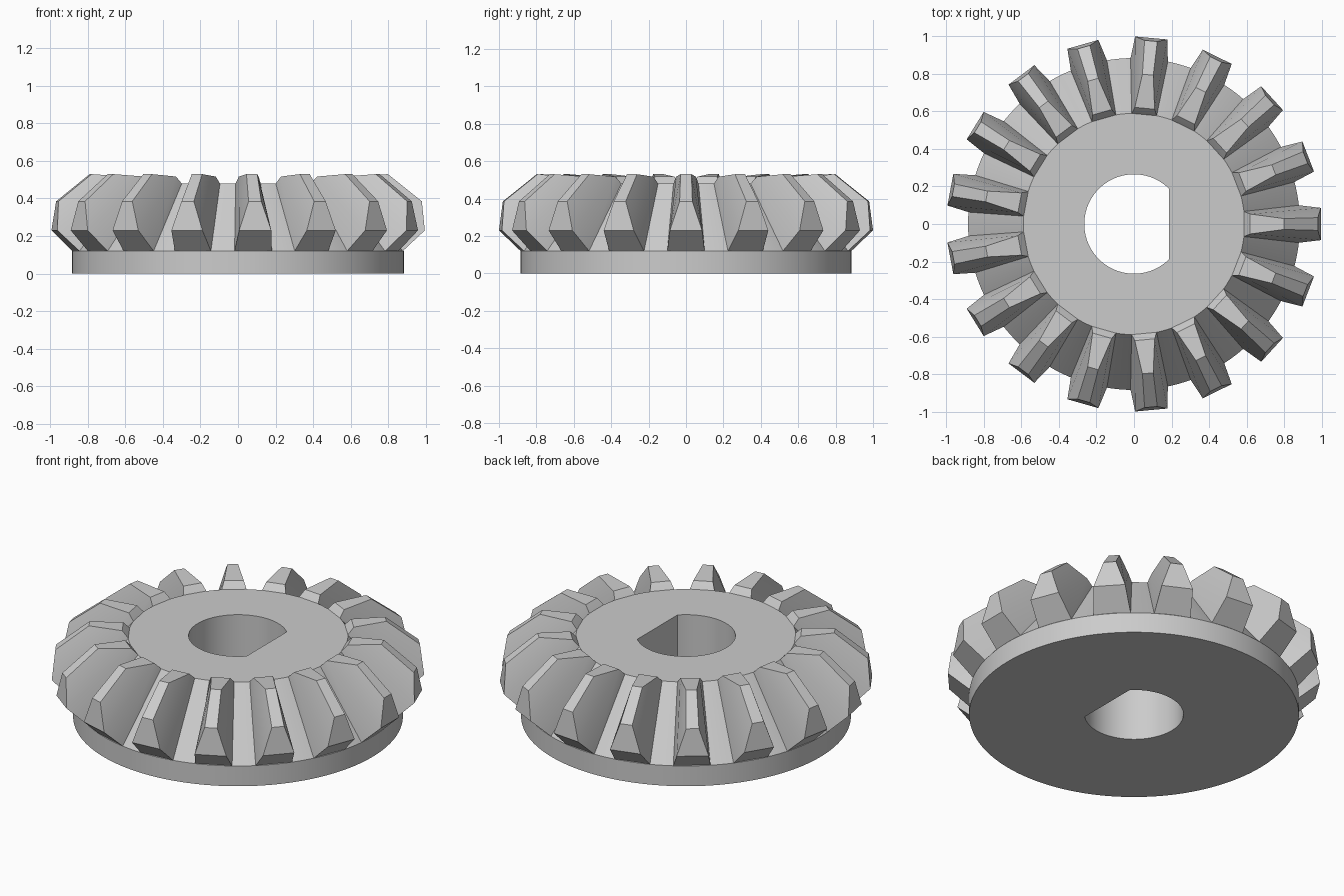
import bpy
import bmesh
from math import cos, sin, pi, sqrt

if "Cube" in bpy.data.objects:
    bpy.data.objects.remove(bpy.data.objects["Cube"])

SEGMENTS, TEETH = 144, 17
BORE, FLAT = 0.265, 0.265 * cos(pi / 4)
RIM, FACE, LEDGE, TOP = 0.885, 0.59, 0.12, 0.48

steel = bpy.data.materials.new("plain grey")
steel.use_nodes = True
grey = (0.6, 0.6, 0.6, 1)
steel.diffuse_color = grey
steel.node_tree.nodes["Principled BSDF"].inputs["Base Color"].default_value = grey


def finish(bm, name):
    bmesh.ops.recalc_face_normals(bm, faces=bm.faces)
    mesh = bpy.data.meshes.new(name)
    bm.to_mesh(mesh)
    bm.free()
    mesh.materials.append(steel)
    obj = bpy.data.objects.new(name, mesh)
    bpy.context.collection.objects.link(obj)
    bpy.ops.object.select_all(action="DESELECT")
    obj.select_set(True)
    bpy.context.view_layer.objects.active = obj
    bpy.ops.object.shade_smooth_by_angle(angle=pi / 9)
    return obj


def bore_radius(a):
    # round bore with one flat side
    return min(BORE, FLAT / cos(a)) if cos(a) > 0.5 else BORE


# Gear body: rim, cone and flat top around a D-shaped bore
bm = bmesh.new()
rings = []
for radius, z in ((None, 0), (RIM, 0), (RIM, LEDGE), (FACE, TOP), (None, TOP)):
    ring = []
    for i in range(SEGMENTS):
        a = 2 * pi * i / SEGMENTS
        r = radius or bore_radius(a)
        ring.append(bm.verts.new((r * cos(a), r * sin(a), z)))
    rings.append(ring)
for k, low in enumerate(rings):
    high = rings[(k + 1) % len(rings)]
    for i in range(SEGMENTS):
        j = (i + 1) % SEGMENTS
        bm.faces.new((low[i], low[j], high[j], high[i]))
finish(bm, "gear_body")

# Tooth sections as (radius, height, half width), from buried root to tip
OUTER = ((0.80, 0.12, 0.10), (RIM, LEDGE, 0.10), (1.0, 0.23, 0.086), (0.981, 0.385, 0.034))
INNER = ((0.56, 0.44, 0.067), (FACE, TOP, 0.067), (0.622, 0.517, 0.053), (0.80, 0.53, 0.029))


def add_tooth(bm, angle):
    def point(r, z, y):
        x = sqrt(r * r - y * y)
        return bm.verts.new((x * cos(angle) - y * sin(angle),
                             x * sin(angle) + y * cos(angle), z))

    # each section runs up one flank and down the other
    loops = []
    for section in (OUTER, INNER):
        left = [point(r, z, w) for r, z, w in section]
        right = [point(r, z, -w) for r, z, w in section]
        loops.append((left, right))
        for k in range(len(section) - 1):
            bm.faces.new((left[k], left[k + 1], right[k + 1], right[k]))
    (ol, orr), (il, ir) = loops
    for out, inn in ((ol, il), (orr, ir)):
        for k in range(len(out) - 1):
            bm.faces.new((out[k], out[k + 1], inn[k + 1], inn[k]))
    bm.faces.new((ol[-1], orr[-1], ir[-1], il[-1]))
    bm.faces.new((ol[0], orr[0], ir[0], il[0]))


# Ring of bevel teeth
bm = bmesh.new()
for n in range(TEETH):
    add_tooth(bm, 2 * pi * n / TEETH)
finish(bm, "bevel_teeth")
